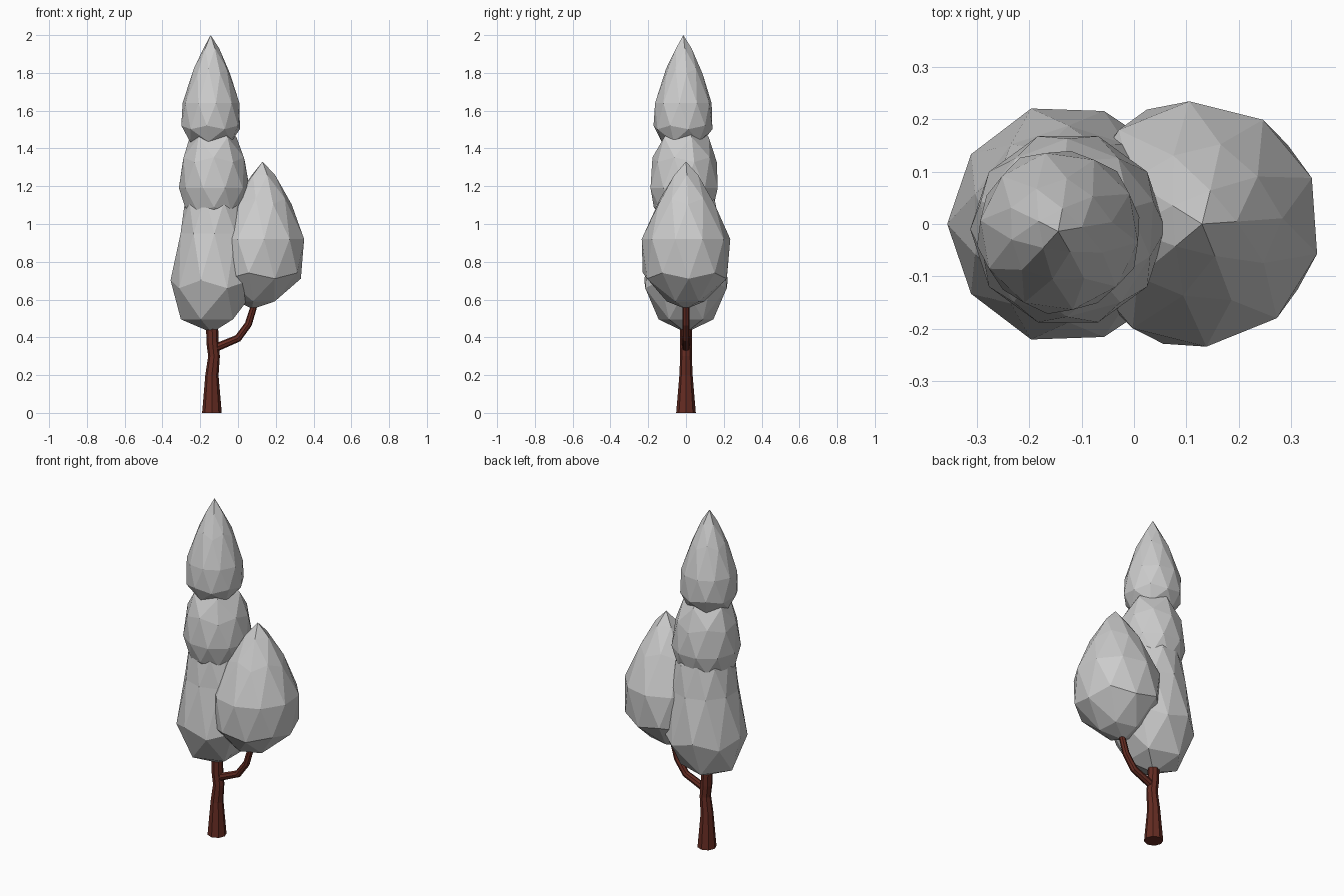
import bpy
import bmesh
from math import radians
from mathutils import Matrix, Vector

cube = bpy.data.objects.get("Cube")
if cube:
    bpy.data.objects.remove(cube)


def material(name, color):
    mat = bpy.data.materials.new(name)
    mat.use_nodes = True
    mat.diffuse_color = color
    for node in mat.node_tree.nodes:
        if node.type == 'BSDF_PRINCIPLED':
            node.inputs["Base Color"].default_value = color
    return mat


leaf_grey = material("leaf_grey", (0.6, 0.6, 0.6, 1))
bark_brown = material("bark_brown", (0.13, 0.025, 0.016, 1))

# Heights of the vertex rings of a unit icosphere, bottom to top
RINGS = (-1, -0.851, -0.487, 0, 0.487, 0.851, 1)


def foliage(name, y, turn, profile):
    """Low-poly teardrop: icosphere rings moved onto (height, centre x, radius)."""
    bm = bmesh.new()
    bmesh.ops.create_icosphere(bm, subdivisions=2, radius=1)
    bmesh.ops.rotate(bm, verts=bm.verts, matrix=Matrix.Rotation(radians(turn), 3, 'Z'))
    for v in bm.verts:
        h = max(-1, min(1, v.co.z))
        i = 0
        while i < len(RINGS) - 2 and h > RINGS[i + 1] + 0.001:
            i += 1
        t = (h - RINGS[i]) / (RINGS[i + 1] - RINGS[i])
        z, x, r = Vector(profile[i]).lerp(Vector(profile[i + 1]), t)
        side = Vector((v.co.x, v.co.y))
        side = side.normalized() * r if side.length > 0.01 else Vector((0, 0))
        v.co = (x + side.x, y + side.y, z)
    mesh = bpy.data.meshes.new(name)
    bm.to_mesh(mesh)
    bm.free()
    mesh.materials.append(leaf_grey)
    bpy.context.collection.objects.link(bpy.data.objects.new(name, mesh))


def limb(name, points):
    """Tapered eight-sided tube along (x, z, radius) points."""
    curve = bpy.data.curves.new(name, 'CURVE')
    curve.dimensions = '3D'
    curve.bevel_depth = 1
    curve.bevel_resolution = 2
    curve.use_fill_caps = True
    spline = curve.splines.new('POLY')
    spline.points.add(len(points) - 1)
    spline.use_smooth = False
    for p, (x, z, r) in zip(spline.points, points):
        p.co = (x, 0, z, 1)
        p.radius = r
    curve.materials.append(bark_brown)
    obj = bpy.data.objects.new(name, curve)
    bpy.context.collection.objects.link(obj)
    bpy.ops.object.select_all(action='DESELECT')
    obj.select_set(True)
    bpy.context.view_layer.objects.active = obj
    bpy.ops.object.convert(target='MESH')


# Trunk and side branch
limb("trunk", [(-0.138, 0, 0.052), (-0.138, 0.2, 0.035), (-0.127, 0.3, 0.031),
               (-0.135, 0.37, 0.032), (-0.138, 0.5, 0.032)])
limb("branch", [(-0.13, 0.34, 0.022), (0, 0.395, 0.02),
                (0.055, 0.47, 0.019), (0.095, 0.6, 0.017)])

# Three stacked crowns
foliage("lower_crown", 0, 0,
        [(0.425, -0.138, 0), (0.495, -0.15, 0.152), (0.68, -0.125, 0.236),
         (0.95, -0.125, 0.188), (1.13, -0.125, 0.16), (1.32, -0.13, 0.08),
         (1.4, -0.13, 0)])
foliage("middle_crown", -0.01, 18,
        [(0.96, -0.127, 0), (0.99, -0.127, 0.09), (1.08, -0.127, 0.158),
         (1.19, -0.126, 0.187), (1.34, -0.128, 0.172), (1.46, -0.132, 0.13),
         (1.6, -0.135, 0)])
foliage("top_crown", -0.014, 10,
        [(1.42, -0.14, 0), (1.435, -0.14, 0.115), (1.51, -0.143, 0.16),
         (1.64, -0.143, 0.152), (1.81, -0.143, 0.098), (1.93, -0.143, 0.044),
         (2.0, -0.145, 0)])

# Crown on the side branch
foliage("side_crown", 0, 4,
        [(0.55, 0.075, 0), (0.59, 0.105, 0.105), (0.725, 0.112, 0.236),
         (0.92, 0.122, 0.235), (1.12, 0.128, 0.15), (1.26, 0.13, 0.066),
         (1.33, 0.13, 0)])
